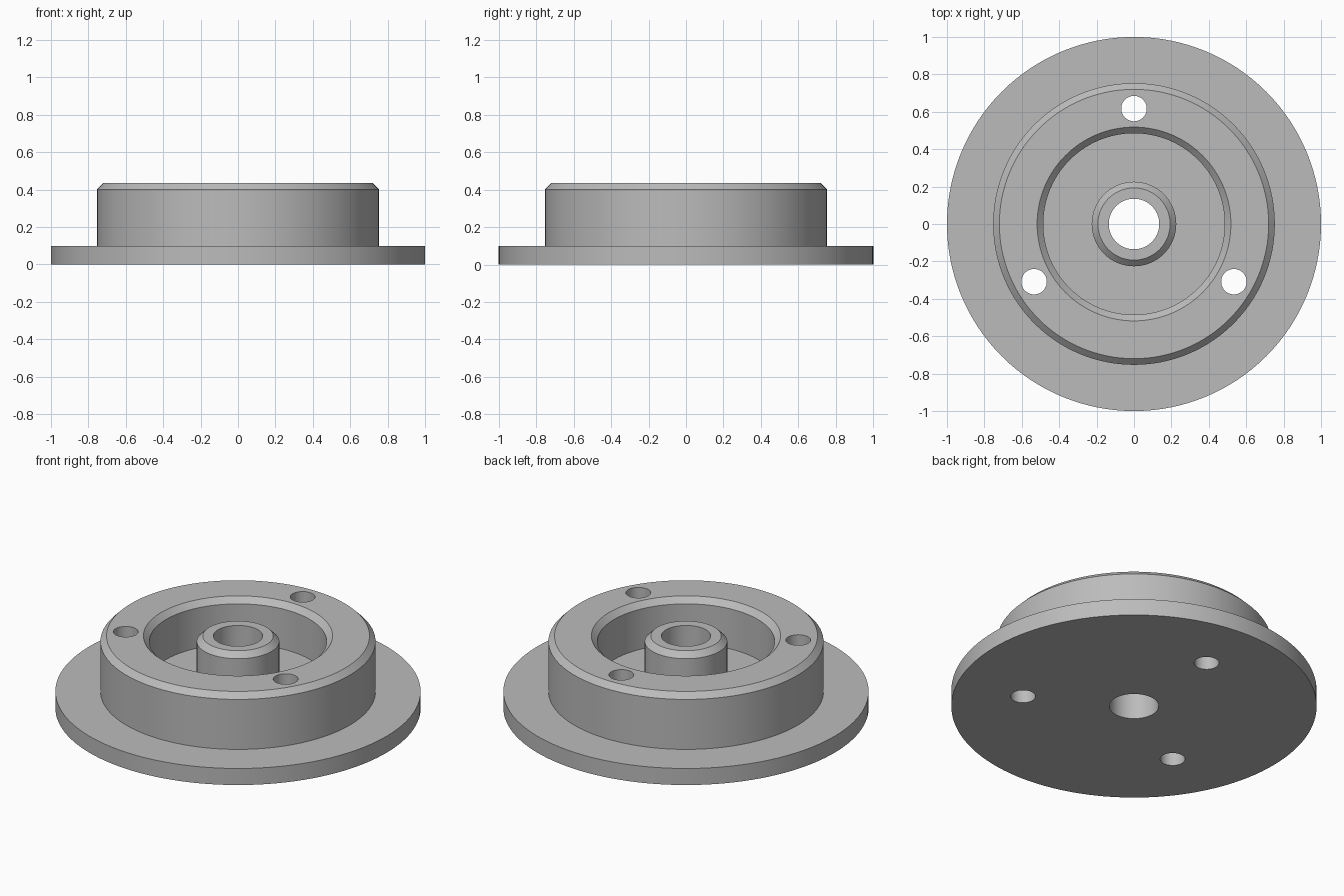
import bpy
import bmesh
import math

SEGMENTS = 128

cube = bpy.data.objects.get("Cube")
if cube:
    bpy.data.objects.remove(cube, do_unlink=True)

# Plain grey metal
grey = bpy.data.materials.new("grey metal")
grey.use_nodes = True
colour = (0.5, 0.5, 0.5, 1)
grey.diffuse_color = colour
grey.node_tree.nodes["Principled BSDF"].inputs["Base Color"].default_value = colour


def add_object(name, bm):
    bmesh.ops.recalc_face_normals(bm, faces=bm.faces)
    mesh = bpy.data.meshes.new(name)
    bm.to_mesh(mesh)
    bm.free()
    mesh.materials.append(grey)
    obj = bpy.data.objects.new(name, mesh)
    bpy.context.collection.objects.link(obj)
    return obj


def lathe(name, profile):
    """Spin a closed (radius, height) outline around the z axis."""
    bm = bmesh.new()
    verts = [bm.verts.new((r, 0, z)) for r, z in profile]
    edges = [bm.edges.new((a, b)) for a, b in zip(verts, verts[1:] + verts[:1])]
    bmesh.ops.spin(bm, geom=verts + edges, cent=(0, 0, 0), axis=(0, 0, 1),
                   angle=math.tau, steps=SEGMENTS, use_merge=True)
    bmesh.ops.remove_doubles(bm, verts=bm.verts, dist=1e-5)
    return add_object(name, bm)


# Flange, raised ring, recess and central hub as one turned body
bore, hub, recess, ring, flange = 0.135, 0.226, 0.485, 0.753, 1.0
flange_top, floor, top, chamfer = 0.1, 0.16, 0.435, 0.033
body = lathe("flanged_hub", [
    (bore, 0), (flange, 0), (flange, flange_top), (ring, flange_top),
    (ring, top - chamfer), (ring - chamfer, top),
    (recess + chamfer, top), (recess, top - chamfer), (recess, floor),
    (hub, floor), (hub, top - chamfer), (hub - chamfer, top), (bore, top),
])

# Three bolt holes through the raised ring
bm = bmesh.new()
for i in range(3):
    angle = math.radians(90 + 120 * i)
    new = bmesh.ops.create_cone(bm, cap_ends=True, segments=48,
                                radius1=0.068, radius2=0.068, depth=2)
    bmesh.ops.translate(bm, verts=new["verts"],
                        vec=(0.617 * math.cos(angle), 0.617 * math.sin(angle), 0))
cutter = add_object("bolt_hole_cutter", bm)
cutter.hide_render = True
cutter.hide_viewport = True

cut = body.modifiers.new("bolt_holes", "BOOLEAN")
cut.operation = "DIFFERENCE"
cut.solver = "EXACT"
cut.object = cutter

# Apply the cut, then shade smooth with crisp edges
bpy.context.view_layer.objects.active = body
body.select_set(True)
bpy.ops.object.modifier_apply(modifier=cut.name)
bpy.data.objects.remove(cutter, do_unlink=True)
bpy.ops.object.shade_smooth_by_angle(angle=math.radians(30))
